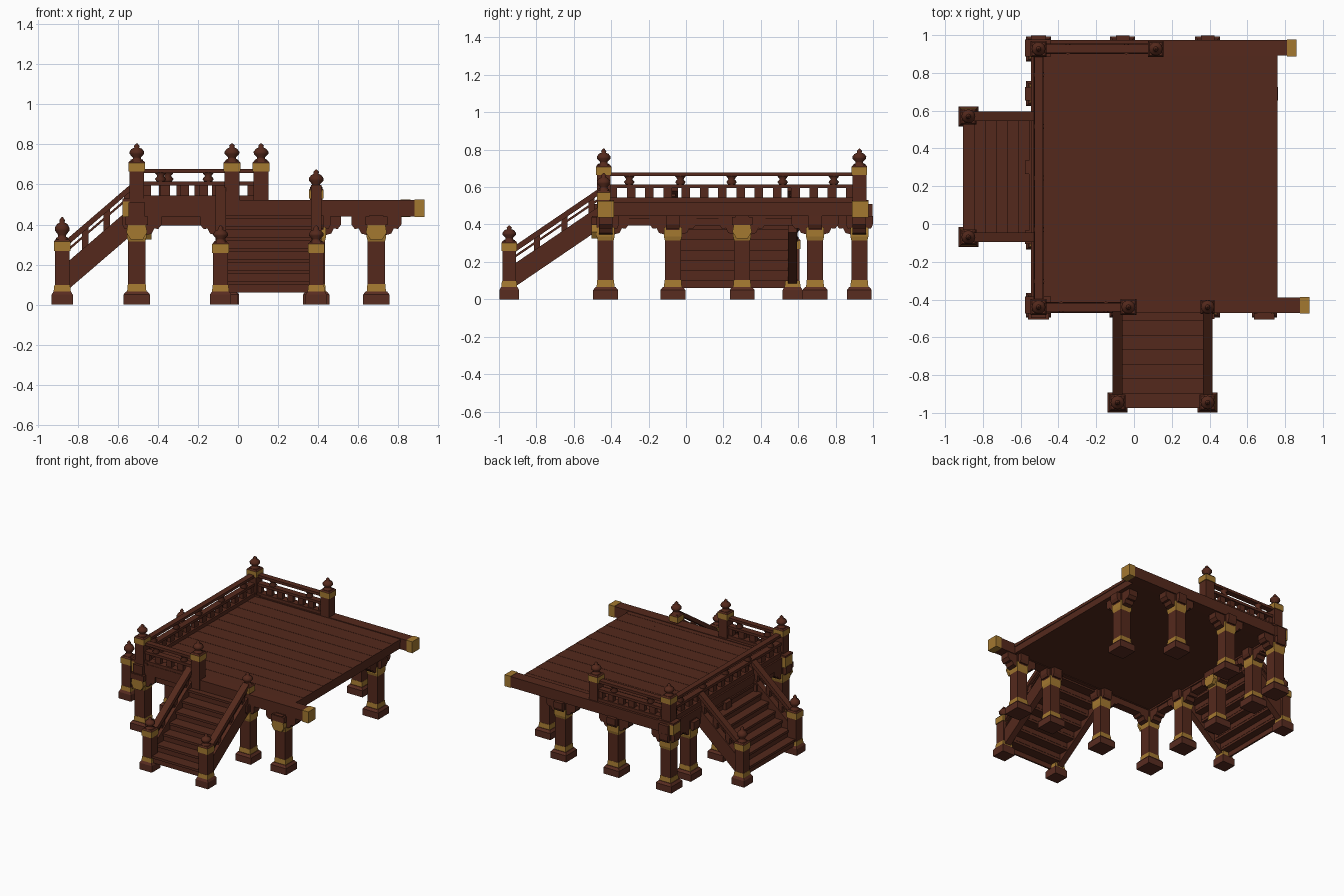
import bpy, bmesh, math
from mathutils import Matrix, Vector

if "Cube" in bpy.data.objects:
    bpy.data.objects.remove(bpy.data.objects["Cube"])

def material(name, col):
    m = bpy.data.materials.new(name)
    m.diffuse_color = (*col, 1)
    m.use_nodes = True
    m.node_tree.nodes["Principled BSDF"].inputs["Base Color"].default_value = m.diffuse_color
    return m

MATS = [material("dark_red_wood", (0.090, 0.0220, 0.0115)),
        material("aged_gold", (0.37, 0.19, 0.030)),
        material("plinth_wood", (0.098, 0.025, 0.0145)),
        material("deck_wood", (0.088, 0.0220, 0.0115))]
WOOD, GOLD, PLINTH, DECK = range(4)

def finish(bm, name, matrix=Matrix()):
    bmesh.ops.recalc_face_normals(bm, faces=bm.faces)
    bm.transform(matrix)
    me = bpy.data.meshes.new(name)
    bm.to_mesh(me)
    bm.free()
    for m in MATS:
        me.materials.append(m)
    ob = bpy.data.objects.new(name, me)
    bpy.context.collection.objects.link(ob)
    return ob

def frustum(bm, x, y, z0, z1, r0, r1, mat=WOOD):
    """Square block, half width r0 at the bottom and r1 at the top."""
    vs = [bm.verts.new((x + a * r, y + b * r, z)) for z, r in ((z0, r0), (z1, r1))
          for a, b in ((-1, -1), (1, -1), (1, 1), (-1, 1))]
    quads = [(0, 1, 2, 3), (4, 5, 6, 7)] + [(i, (i + 1) % 4, 4 + (i + 1) % 4, 4 + i) for i in range(4)]
    for q in quads:
        bm.faces.new([vs[i] for i in q]).material_index = mat

def prism(bm, pts, axis, lo, hi, mat=WOOD):
    """Extrude a (horizontal, z) outline along x or y."""
    mk = (lambda p, t: (t, p[0], p[1])) if axis == 'x' else (lambda p, t: (p[0], t, p[1]))
    a = [bm.verts.new(mk(p, lo)) for p in pts]
    b = [bm.verts.new(mk(p, hi)) for p in pts]
    n = len(pts)
    fs = [bm.faces.new(a), bm.faces.new(b)]
    fs += [bm.faces.new((a[i], a[(i + 1) % n], b[(i + 1) % n], b[i])) for i in range(n)]
    for f in fs:
        f.material_index = mat

def box(bm, x0, x1, y0, y1, z0, z1, mat=WOOD):
    prism(bm, [(x0, z0), (x1, z0), (x1, z1), (x0, z1)], 'y', y0, y1, mat)

def lathe(bm, x, y, z, prof, seg=12, mat=WOOD):
    rings = [[bm.verts.new((x + r * math.cos(2 * math.pi * i / seg), y + r * math.sin(2 * math.pi * i / seg), z + h))
              for i in range(seg)] for r, h in prof]
    for a, b in zip(rings, rings[1:]):
        for i in range(seg):
            f = bm.faces.new((a[i], a[(i + 1) % seg], b[(i + 1) % seg], b[i]))
            f.material_index, f.smooth = mat, True
    for r in (rings[0], rings[-1]):
        bm.faces.new(r).material_index = mat

FINIAL = [(.032, 0), (.032, .1), (.02, .16), (.02, .24), (.036, .42), (.037, .54), (.026, .7),
          (.012, .77), (.014, .87), (.003, 1)]

def finial(bm, x, y, z0, z1):
    lathe(bm, x, y, z0, [(r, h * (z1 - z0)) for r, h in FINIAL])

def plinth(bm, x, y, r):
    frustum(bm, x, y, 0, .05, r, r, PLINTH)
    frustum(bm, x, y, .05, .067, r, r * .8, PLINTH)

# pillars under the deck: plinth, gold bands, shaft and cross-shaped brackets
# arms = reach towards -x, +x, -y, +y; shields = arms that end in a gold plate
S, L = .072, .125

def pillar(name, x, y, arms, shields=()):
    bm = bmesh.new()
    plinth(bm, x, y, .066)
    frustum(bm, x, y, .067, .103, .048, .0445, GOLD)
    frustum(bm, x, y, .10, .45, .043, .043)
    frustum(bm, x, y, .315, .335, .043, .048, GOLD)
    frustum(bm, x, y, .335, .385, .048, .048, GOLD)
    for k, reach in enumerate(arms):
        s, axis = (-1, 1)[k % 2], 'yx'[k // 2]
        o, c = (x, y) if axis == 'y' else (y, x)
        out = [(0, .445), (reach, .445), (reach, .40), (reach * .86, .378), (reach * .7, .38),
               (reach * .6, .355), (.04, .345), (0, .345)]
        prism(bm, [(o + s * p, z) for p, z in out], axis, c - .036, c + .036)
        if k in shields:
            lo, hi = sorted((s * .045, s * .074))
            plate = [(-.045, .398), (-.052, .36), (-.03, .325), (.03, .325), (.052, .36), (.045, .398)]
            prism(bm, [(c + p, z) for p, z in plate], 'x' if axis == 'y' else 'y', o + lo, o + hi, GOLD)
            box(bm, *((x + lo, x + hi + .001, y - .055, y + .055) if axis == 'y' else
                      (x - .055, x + .055, y + lo - .001, y + hi)), .398, .44)
    finish(bm, name)

FY, BY, LX = -.43, .927, -.505
pillar("front_left_pillar", LX, FY, (S, L, S, L), (2,))
pillar("front_inner_pillar", -.065, FY, (L, S, S, S))
pillar("front_stair_pillar", .39, FY, (S, S, S, S))
pillar("front_right_pillar", .69, FY, (L, L, S, S), (2,))
pillar("back_left_pillar", LX, BY, (S, L, L, S))
pillar("back_inner_pillar", -.06, BY, (L, L, S, S))
pillar("back_right_pillar", .39, BY, (L, L, S, S))
for i, y in enumerate((-.07, .30, .69)):
    pillar(f"left_pillar_{i}", LX, y, (S, S, L, L), (1,) if i == 1 else ())
pillar("right_pillar", .69, .69, (S, S, L, L))

# deck: slab with planks running left to right
bm = bmesh.new()
box(bm, -.50, .755, -.40, .90, .445, .50, DECK)
N = 22
w = 1.32 / N
for i in range(N):
    y = -.41 + i * w
    box(bm, -.51, .76, y, y + w, .495, .518 - .0015 * (i % 2), DECK)
finish(bm, "deck_planks")

# main beams with gold end caps
def beam(name, axis, c, a, b, z0, z1, r=.041, caps=(.05, .05)):
    bm = bmesh.new()
    def seg(s, e, g, mat):
        pts = [(c - r - g, z0 - g), (c + r + g, z0 - g), (c + r + g, z1 + g), (c - r - g, z1 + g)]
        prism(bm, pts, axis, s, e, mat)
    seg(a + .002, b - .002, 0, WOOD)
    if caps[0]:
        seg(a, a + caps[0], .003, GOLD)
    if caps[1]:
        seg(b - caps[1], b, .003, GOLD)
    finish(bm, name)

beam("front_beam", 'x', -.43, -.575, .93, .44, .522, caps=(.07, .05))
beam("back_beam", 'x', .932, -.575, .86, .44, .522, caps=(.05, .05))
beam("left_beam", 'y', LX, -.50, 1.0, .432, .51, .04, (0, 0))
beam("front_lower_beam", 'x', -.425, LX, -.06, .395, .44, .03, (0, 0))
beam("left_lower_beam", 'y', LX, -.43, .93, .395, .44, .03, (0, 0))

# wooden pads over the corner beam ends
for nm, y in (("front", -.43), ("back", .932)):
    bm = bmesh.new()
    box(bm, -.577, -.44, y - .045, y + .045, .515, .530)
    finish(bm, nm + "_corner_pad")

# newel posts standing on the deck
def newel(name, x, y, z0, zc, zg, zt, r=.037, base=False):
    bm = bmesh.new()
    if base:
        plinth(bm, x, y, .053)
        frustum(bm, x, y, .065, .098, .043, .039, GOLD)
    frustum(bm, x, y, z0, zc + .005, r, r)
    frustum(bm, x, y, zc, zg, r + .005, r + .005, GOLD)
    frustum(bm, x, y, zg, zg + .010, r + .005, r - .003)
    finial(bm, x, y, zg + .005, zt)
    finish(bm, name)

RY = -.44
for nm, x, y in (("front_left", LX, RY), ("front_middle", -.03, RY), ("back_left", LX, BY), ("back_middle", .115, BY)):
    newel(nm + "_newel", x, y, .44, .665, .708, .805)
newel("front_right_newel", .39, RY, .44, .53, .572, .675, .032)

# deck railing: sill, blocks, middle rail, small vases and top rail
def railing(name, axis, c, a, b):
    bm = bmesh.new()
    def bar(z0, z1, r, s=a, e=b):
        prism(bm, [(c - r, z0), (c + r, z0), (c + r, z1), (c - r, z1)], axis, s, e)
    bar(.50, .545, .028)
    bar(.595, .615, .024)
    bar(.658, .678, .022)
    n = round((b - a) / .095)
    for i in range(n):
        m = a + (i + .5) * (b - a) / n
        bar(.54, .60, .016, m - .023, m + .023)
    n = max(1, round((b - a) / .25))
    for i in range(n):
        m = a + (i + .5) * (b - a) / n
        p = (m, c) if axis == 'x' else (c, m)
        lathe(bm, *p, .612, [(.018, 0), (.028, .015), (.016, .03), (.03, .048)], 8)
    finish(bm, name)

railing("front_railing", 'x', RY, LX, -.03)
railing("back_railing", 'x', BY, LX, .115)
railing("left_railing", 'y', LX, RY, BY)

# staircases, built facing the front and then turned into place
def stairs(name, x0, x1, yn, yt, slope, string_z, string_h, rail_z, cuts, turn):
    y0 = yn + .035
    M = Matrix.Rotation(turn, 4, 'Z')
    bm = bmesh.new()
    def slanted(x, r, z, h):
        dz = slope * (yt - y0)
        prism(bm, [(y0 - .02, z - .02 * slope), (yt, z + dz), (yt, z + dz + h), (y0 - .02, z + h - .02 * slope)],
              'x', x - r, x + r)
    for x in (x0, x1):
        slanted(x, .024, string_z, string_h)
        slanted(x, .026, rail_z - .035, .035)
        slanted(x, .014, rail_z - .065, .014)
        for f in (.25, .58, .9):
            y = y0 + f * (yt - y0)
            z = slope * (y - y0)
            prism(bm, [(y - .016, string_z + string_h + z - .03), (y + .016, string_z + string_h + z - .01),
                       (y + .016, rail_z + z - .01), (y - .016, rail_z + z - .03)], 'x', x - .014, x + .014)
    finish(bm, name + "_stringers_and_rails", M)
    bm = bmesh.new()
    n, ys = 7, yn - .02
    d, h = (yt + .03 - ys) / n, .385 / n
    for i in range(n):
        y, z = ys + i * d, .06 + i * h
        box(bm, x0, x1, y - .008, y + d + .01, z + h - .018, z + h, DECK)
        box(bm, x0, x1, y, y + .012, z, z + h - .01, WOOD)
    finish(bm, name + "_steps", M)
    for i, x in enumerate((x0, x1)):
        p = M @ Vector((x, yn, 0))
        newel(f"{name}_newel_{i}", p.x, p.y, .06, *cuts, .037, True)

stairs("front_stairs", -.087, .39, -.945, -.46, .68, .07, .125, .29, (.257, .302, .395), 0)
stairs("left_stairs", -.57, .07, -.877, -.52, .86, .08, .14, .337, (.268, .315, .437), -math.pi / 2)
